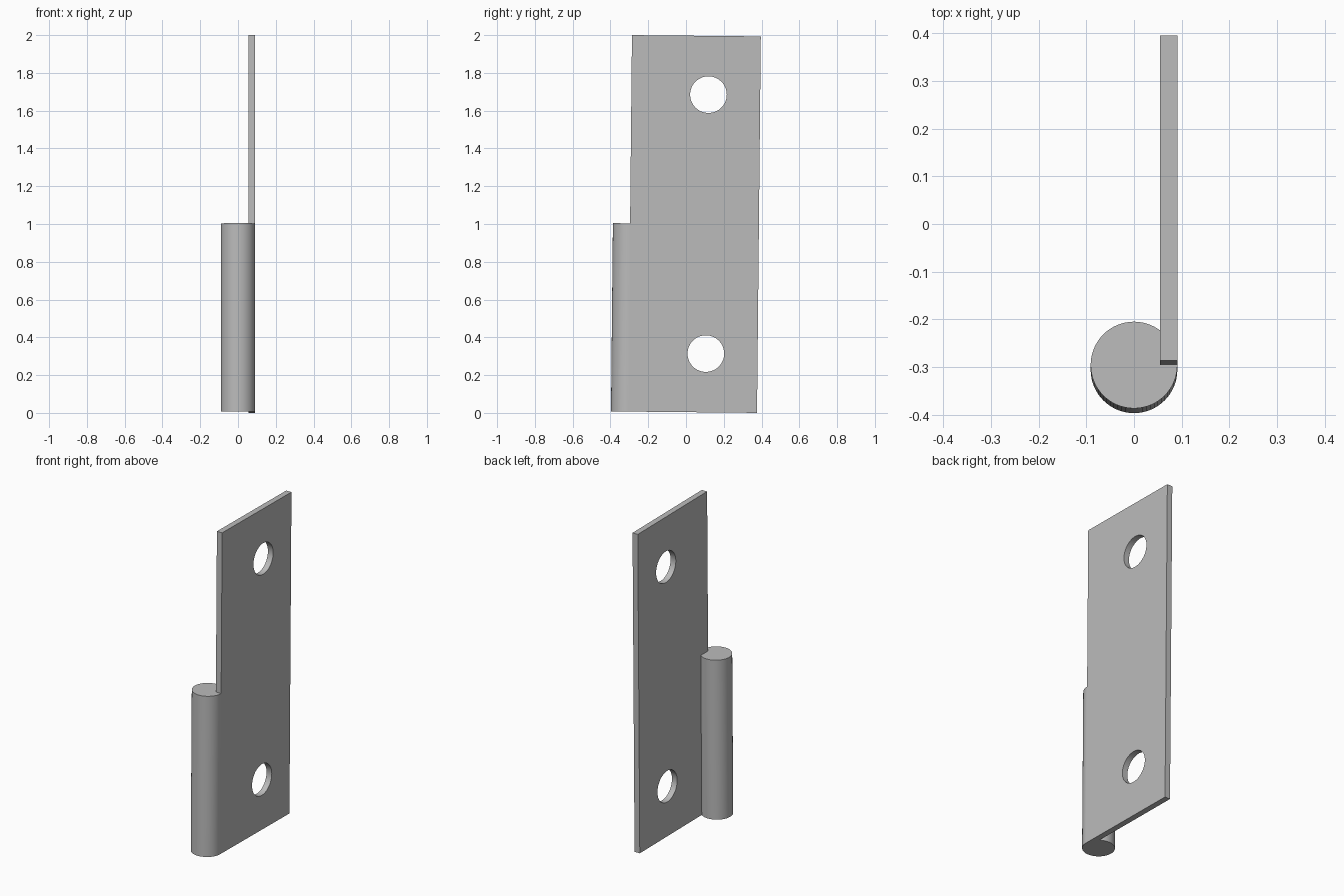
import bpy
import bmesh
import math
from mathutils import Matrix, Vector

default = bpy.data.objects.get("Cube")
if default:
    bpy.data.objects.remove(default, do_unlink=True)

# Dimensions, measured from the foot of the barrel axis
RADIUS = 0.091
THICK = 0.036
WIDTH = 0.682
HEIGHT = 1.993
HOLE_RADIUS = 0.097
HOLE_Y = 0.408
HOLE_INSET = 0.311
PLATE_X = RADIUS - THICK / 2

# The whole hinge leans back very slightly
LEAN = Matrix.Translation((0, -0.306, 0.007)) @ Matrix.Rotation(-0.01, 4, "X")

steel = bpy.data.materials.new("grey steel")
steel.use_nodes = True
grey = (0.5, 0.5, 0.5, 1)
steel.diffuse_color = grey
steel.node_tree.nodes["Principled BSDF"].inputs["Base Color"].default_value = grey


def make_object(name, bm):
    mesh = bpy.data.meshes.new(name)
    bm.to_mesh(mesh)
    bm.free()
    mesh.materials.append(steel)
    obj = bpy.data.objects.new(name, mesh)
    bpy.context.collection.objects.link(obj)
    obj.matrix_world = LEAN
    return obj


def add_cylinder(bm, radius, depth, matrix):
    bmesh.ops.create_cone(bm, cap_ends=True, segments=64, radius1=radius,
                          radius2=radius, depth=depth, matrix=matrix)


def select_only(obj):
    bpy.ops.object.select_all(action="DESELECT")
    obj.select_set(True)
    bpy.context.view_layer.objects.active = obj


# Flat hinge leaf
bm = bmesh.new()
centre = Vector((PLATE_X, WIDTH / 2, HEIGHT / 2))
bmesh.ops.create_cube(bm, size=1, matrix=Matrix.Translation(centre)
                      @ Matrix.Diagonal((THICK, WIDTH, HEIGHT, 1)))
leaf = make_object("hinge_leaf", bm)

# Two screw holes through the leaf
bm = bmesh.new()
for z in (HOLE_INSET, HEIGHT - HOLE_INSET):
    add_cylinder(bm, HOLE_RADIUS, THICK * 4,
                 Matrix.Translation((PLATE_X, HOLE_Y, z))
                 @ Matrix.Rotation(math.pi / 2, 4, "Y"))
cutter = make_object("hole_cutter", bm)
cutter.hide_render = True
bpy.context.view_layer.update()
cut = leaf.modifiers.new("screw_holes", "BOOLEAN")
cut.operation = "DIFFERENCE"
cut.solver = "EXACT"
cut.object = cutter
select_only(leaf)
bpy.ops.object.modifier_apply(modifier=cut.name)
bpy.data.objects.remove(cutter, do_unlink=True)

# Solid barrel along the lower half of the front edge
bm = bmesh.new()
add_cylinder(bm, RADIUS, HEIGHT / 2, Matrix.Translation((0, 0, HEIGHT / 4)))
barrel = make_object("hinge_barrel", bm)

for part in (leaf, barrel):
    select_only(part)
    bpy.ops.object.shade_smooth_by_angle(angle=math.radians(30))
